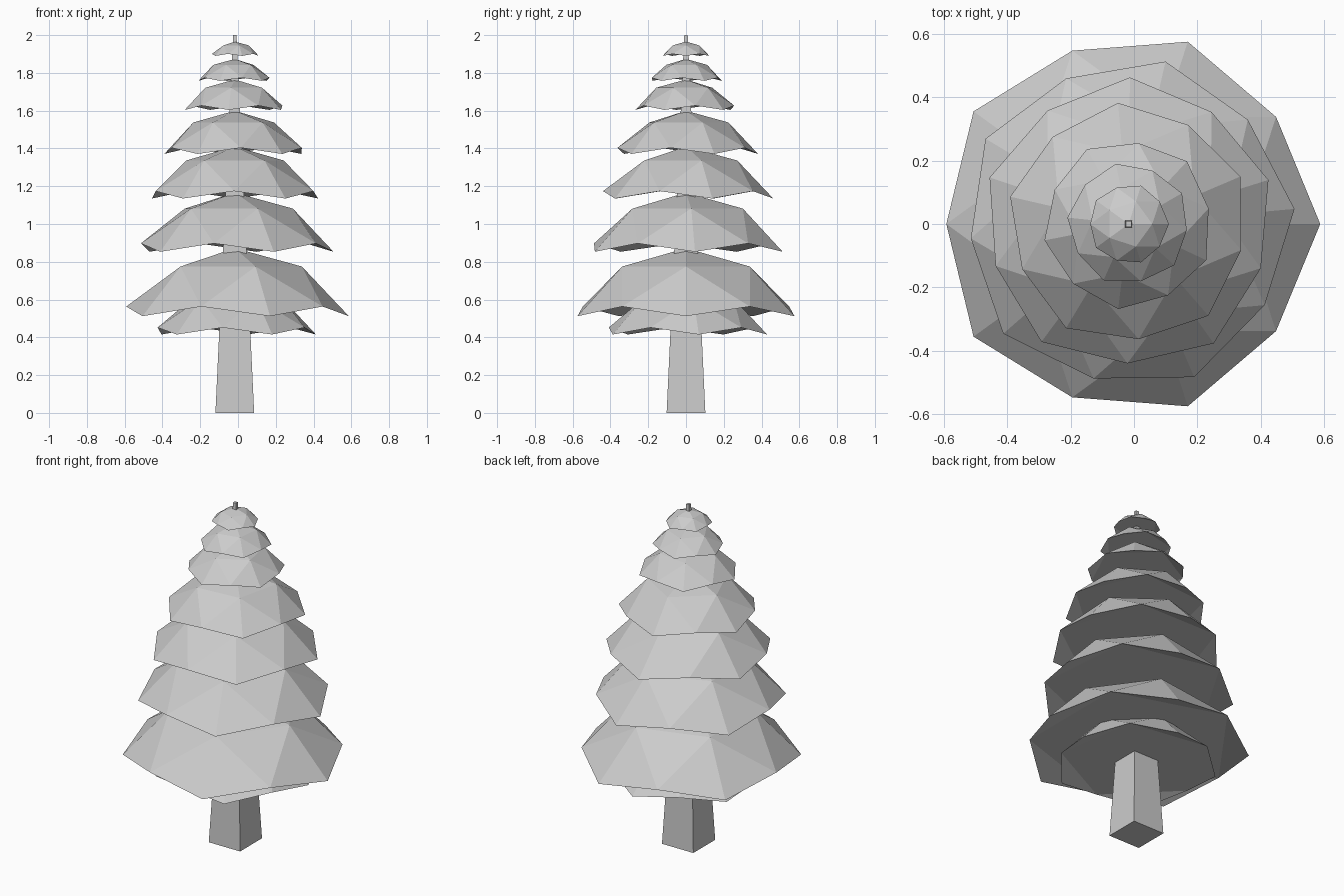
import bpy, bmesh, math
from mathutils import Matrix

if "Cube" in bpy.data.objects:
    bpy.data.objects.remove(bpy.data.objects["Cube"])

CX = -0.017  # trunk axis, slightly off centre because the boughs are uneven


def add_object(name, bm):
    bmesh.ops.recalc_face_normals(bm, faces=bm.faces)
    mesh = bpy.data.meshes.new(name)
    bm.to_mesh(mesh)
    bm.free()
    obj = bpy.data.objects.new(name, mesh)
    obj.location.x = CX
    bpy.context.collection.objects.link(obj)


# Trunk: square, tapering all the way to the tip
bm = bmesh.new()
bmesh.ops.create_cube(bm, size=2, matrix=Matrix.Translation((0, 0, 1)))
for v in bm.verts:
    half = 0.1025 if v.co.z < 1 else 0.009
    v.co.x *= half
    v.co.y *= half
add_object("trunk", bm)


# Bough tier: top cap of an icosphere with a slightly hollow underside
def bough(index, radius, low_z, angle):
    bm = bmesh.new()
    bmesh.ops.create_icosphere(bm, subdivisions=2, radius=1)
    bmesh.ops.delete(bm, geom=[v for v in bm.verts if v.co.z < 0.4], context='VERTS')
    rim = sorted((v for v in bm.verts if v.is_boundary),
                 key=lambda v: math.atan2(v.co.y, v.co.x) % (2 * math.pi - 1e-3))
    # underside: level pentagon through the raised rim points, tips hang below
    first = 0 if rim[0].co.z > 0.5 else 1
    bm.faces.new(rim[first::2])
    for i in range(first, 10 + first, 2):
        bm.faces.new((rim[i % 10], rim[(i + 1) % 10], rim[(i + 2) % 10]))
    s = radius / 0.8944
    for v in bm.verts:
        v.co = (v.co.x * s, v.co.y * s, low_z + (v.co.z - 0.4472) * s * 0.965)
    bmesh.ops.rotate(bm, verts=bm.verts, cent=(0, 0, 0),
                     matrix=Matrix.Rotation(math.radians(angle), 3, 'Z'))
    add_object(f"bough_tier_{index}", bm)


# rim radius, lowest rim height, turn in degrees
tiers = [
    (0.435, 0.415, 9),
    (0.604, 0.512, 0),
    (0.525, 0.853, 5.2),
    (0.462, 1.135, 17.5),
    (0.383, 1.371, 23),
    (0.270, 1.604, 47),
    (0.194, 1.758, 30),
    (0.127, 1.890, 0),
]
for i, t in enumerate(tiers, 1):
    bough(i, *t)
